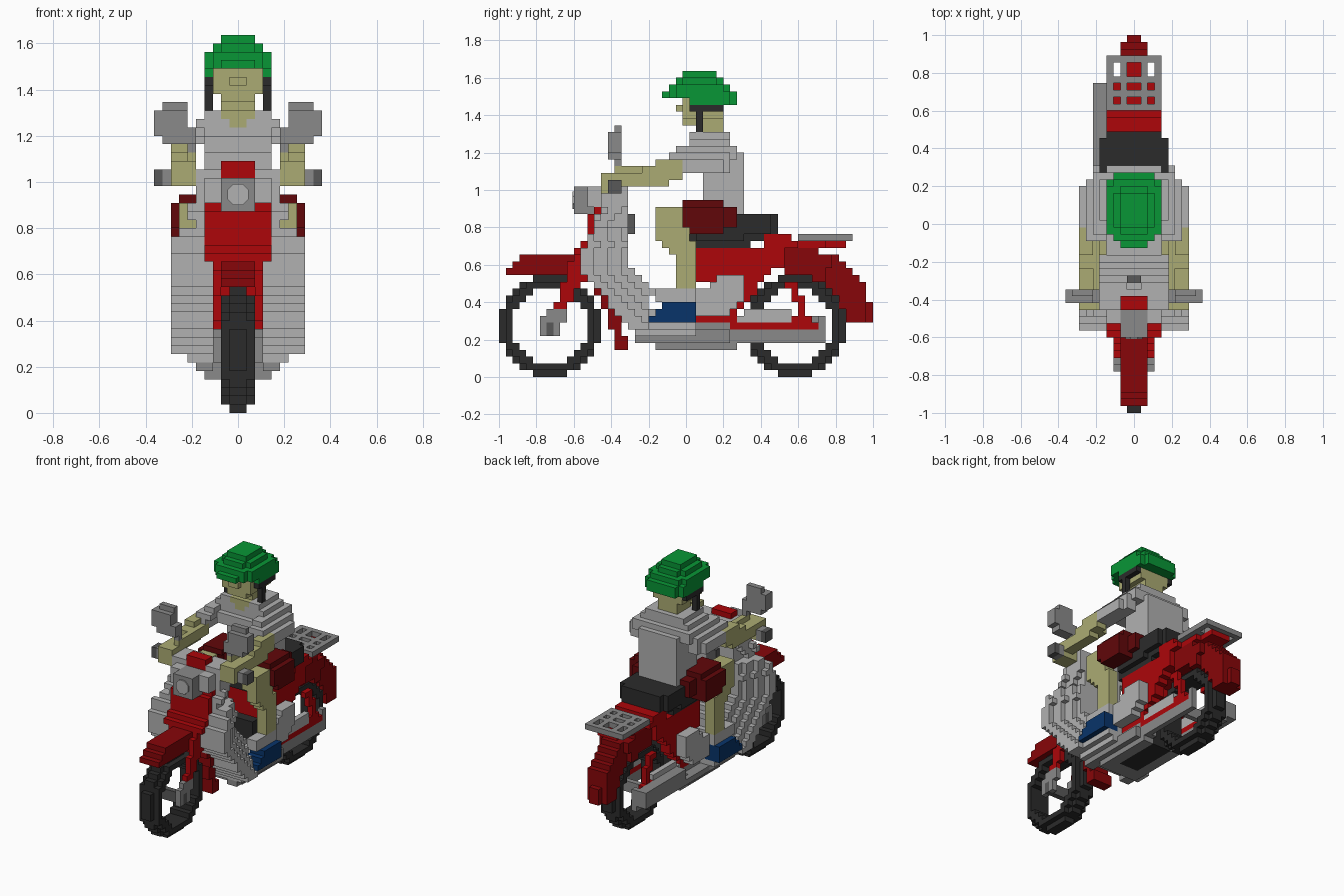
import bpy, bmesh, math
from mathutils import Matrix

if "Cube" in bpy.data.objects:
    bpy.data.objects.remove(bpy.data.objects["Cube"], do_unlink=True)

U = 2 / 55            # edge of one block; the model is 55 blocks long
taken = set()         # blocks already used, so parts never overlap


def material(name, rgb):
    lin = [(c / 255 / 12.92 if c < 11 else ((c / 255 + 0.055) / 1.055) ** 2.4) for c in rgb] + [1]
    m = bpy.data.materials.new(name)
    m.use_nodes = True
    m.diffuse_color = lin
    m.node_tree.nodes["Principled BSDF"].inputs["Base Color"].default_value = lin
    return m


GREEN = material("helmet green", (8, 150, 54))
SKIN = material("skin", (171, 171, 115))
LIGHT = material("light grey", (177, 177, 177))
GREY = material("mid grey", (138, 138, 138))
STEEL = material("dark grey", (88, 88, 88))
BLACK = material("black", (43, 43, 43))
BLUE = material("shoe blue", (8, 52, 106))
RED = material("red", (173, 6, 10))
DARK_RED = material("dark red", (135, 6, 9))
MAROON = material("maroon", (97, 7, 10))


def span(a, b, side=0):
    """Block columns a..b from the centre, mirrored, or on one side only."""
    pos = list(range(a, b))
    neg = [-1 - i for i in pos]
    return pos if side > 0 else neg if side < 0 else pos + neg


def column(c):
    """How many blocks a cell lies from the centre line."""
    return max(c[0], -1 - c[0])


def box(j0, j1, k0, k1, a, b, side=0):
    return {(i, j, k) for i in span(a, b, side) for j in range(j0, j1) for k in range(k0, k1)}


def inside(y, z, pts):
    hit = False
    for (y0, z0), (y1, z1) in zip(pts, pts[1:] + pts[:1]):
        if (z0 > z) != (z1 > z) and y < y0 + (z - z0) * (y1 - y0) / (z1 - z0):
            hit = not hit
    return hit


def prof(pts, a, b):
    """Side outline (y, z) filled with blocks and extruded across x."""
    return {(i, j, k) for j in range(55) for k in range(45)
            if inside(j + .5, k + .5, pts) for i in span(a, b)}


def ring(cj, ck, r0, r1, a, b, lo=-180, hi=180):
    out = set()
    for j in range(55):
        for k in range(45):
            y, z = j + .5 - cj, k + .5 - ck
            if r0 <= math.hypot(y, z) < r1 and lo <= math.degrees(math.atan2(z, y)) <= hi:
                out |= {(i, j, k) for i in span(a, b)}
    return out


DIRS = {(1, 0, 0): [(1, 0, 0), (1, 1, 0), (1, 1, 1), (1, 0, 1)],
        (-1, 0, 0): [(0, 0, 0), (0, 0, 1), (0, 1, 1), (0, 1, 0)],
        (0, 1, 0): [(0, 1, 0), (0, 1, 1), (1, 1, 1), (1, 1, 0)],
        (0, -1, 0): [(0, 0, 0), (1, 0, 0), (1, 0, 1), (0, 0, 1)],
        (0, 0, 1): [(0, 0, 1), (1, 0, 1), (1, 1, 1), (0, 1, 1)],
        (0, 0, -1): [(0, 0, 0), (0, 1, 0), (1, 1, 0), (1, 0, 0)]}


def add_object(name, mat, bm):
    me = bpy.data.meshes.new(name)
    bm.to_mesh(me)
    bm.free()
    me.materials.append(mat)
    bpy.context.collection.objects.link(bpy.data.objects.new(name, me))


def part(name, mat, *groups):
    """Skin the outside of a group of blocks as one flat-faced mesh."""
    cells = set().union(*groups) - taken
    taken.update(cells)
    bm, verts = bmesh.new(), {}
    for c in sorted(cells):
        for d, quad in DIRS.items():
            if tuple(p + q for p, q in zip(c, d)) in cells:
                continue
            face = []
            for q in quad:
                key = tuple(p + s for p, s in zip(c, q))
                if key not in verts:
                    verts[key] = bm.verts.new((key[0] * U, key[1] * U - 1, key[2] * U))
                face.append(verts[key])
            bm.faces.new(face)
    add_object(name, mat, bm)


# Wheels
for name, c in (("front_tyre", 7.5), ("rear_tyre", 43.5)):
    part(name, BLACK, ring(c, 7.5, 5.6, 7.5, 0, 1), ring(c, 7.5, 5.6, 6.9, 1, 2))
part("front_axle", STEEL, box(7, 8, 6, 8, 0, 3))
part("rear_axle", GREY, box(43, 44, 6, 8, 0, 3))

# Rider: head and rounded helmet
part("helmet", GREEN, box(27, 32, 44, 45, 0, 2), box(26, 33, 43, 44, 0, 2), box(27, 32, 43, 44, 2, 3),
     box(25, 34, 42, 43, 0, 3), box(26, 33, 42, 43, 3, 4), box(24, 35, 41, 42, 0, 2),
     box(25, 35, 41, 42, 2, 3), box(26, 34, 41, 42, 3, 4),
     box(28, 34, 40, 41, 3, 4), box(33, 35, 40, 41, 0, 3))
part("helmet_strap", BLACK, box(29, 30, 36, 40, 3, 4), box(28, 33, 39, 40, 3, 4))
part("head", SKIN, box(27, 33, 38, 41, 0, 3), box(27, 32, 37, 38, 0, 2), box(26, 27, 39, 40, 0, 1),
     box(29, 33, 34, 38, 0, 2), box(28, 29, 35, 36, 0, 2), box(28, 29, 34, 35, 0, 1))

# Rider: body, arms and legs
part("forearm", SKIN, prof([(15, 28), (15, 30), (21, 30), (21, 31), (23, 31), (23, 32), (27, 32),
                            (27, 29), (24, 28)], 6, 8),
     box(15, 18, 27, 30, 5, 8), box(17, 26, 29, 31, 5, 6))
sleeve = prof([(25, 30), (25, 33), (28, 34), (28, 35), (34, 35), (35, 33), (34, 30)], 4, 8)
part("sleeve", LIGHT, {c for c in sleeve if column(c) < min(8 - max(0, c[2] - 31), 40 - c[1])
                       and (column(c) > 4 or c[2] > 31)})
part("torso", LIGHT, box(30, 36, 24, 33, 0, 4), box(27, 30, 31, 33, 0, 4),
     box(28, 35, 33, 34, 0, 5), box(28, 34, 34, 36, 0, 4))
part("shorts", MAROON, box(27, 33, 22, 25, 4, 8), box(33, 35, 22, 25, 4, 6),
     box(28, 33, 21, 22, 5, 8), box(27, 33, 25, 26, 3, 7), box(29, 35, 21, 26, 0, 4))
part("leg", SKIN, prof([(23, 20), (23, 25), (28, 25), (28, 21), (29, 20),
                        (29, 13), (26, 13), (26, 18)], 5, 7), box(23, 27, 22, 25, 4, 5))
part("sock", LIGHT, box(23, 29, 11, 13, 5, 7))
part("shoe", BLUE, prof([(22, 8), (22, 9), (25, 11), (29, 11), (29, 8)], 5, 8))

# Handlebar, mirrors and headlight
bm = bmesh.new()
bmesh.ops.create_cone(bm, cap_ends=True, segments=8, radius1=.05, radius2=.05, depth=.008,
                      matrix=Matrix.Translation((0, 11 * U - 1.004, 26 * U))
                      @ Matrix.Rotation(math.pi / 2, 4, 'X') @ Matrix.Rotation(math.pi / 8, 4, 'Z'))
add_object("headlight_lens", LIGHT, bm)
part("headlight", GREY, box(11, 15, 24, 28, 0, 2))
part("dash_panel", RED, box(15, 17, 28, 30, 0, 2), box(14, 15, 27, 28, 0, 2))
part("grip", GREY, box(16, 18, 27, 29, 8, 9))
part("grip_end", STEEL, box(16, 18, 27, 29, 9, 10))
part("mirror", GREY, box(16, 18, 33, 36, 6, 10), box(16, 18, 32, 33, 6, 9),
     box(17, 18, 36, 37, 6, 9), box(16, 18, 32, 34, 5, 6))
part("mirror_stem", GREY, box(17, 18, 29, 32, 5, 6))
part("bag_hook", STEEL, box(18, 20, 21, 24, 0, 1))
part("handlebar_cover", LIGHT, box(13, 18, 25, 28, 0, 4), box(15, 19, 25, 29, 1, 5),
     box(15, 18, 28, 29, 0, 1))

# Front fork and mudguard
part("fork_lower", GREY, prof([(6, 6), (9, 6), (9, 8), (10, 8), (10, 10), (7, 10), (7, 9), (6, 9)], 2, 3))
part("front_mudguard", DARK_RED, box(1, 11, 15, 16, 0, 2) - ring(7.5, 7.5, 0, 7.5, 0, 2),
     box(2, 11, 16, 17, 0, 2), box(3, 11, 17, 18, 0, 2))
part("fork_upper", RED, prof([(8, 10), (10, 10), (12, 14), (13, 18), (11, 18), (9.5, 14)], 2, 3),
     box(11, 14, 14, 18, 0, 3))
flap = prof([(14, 13), (17, 13), (18, 9), (18, 6), (19, 6), (19, 4), (17, 4), (17, 6), (16, 9)], 0, 3)
part("mudguard_flap", DARK_RED, {c for c in flap if column(c) < 2 or c[2] > 9})


# Leg shield: widest at the front, stepping in towards the rider, with a floor
def wall_front(k):
    return round(12 + (k - 17) * .5 if k > 17 else 12 if k > 14 else 12 + (15 - k) * .95)


def half_width(k):
    return 8 if k < 20 else 7 if k < 22 else 5


part("shield_panel", RED, *(box(wall_front(k) - 2 + (k < 23), wall_front(k), k, k + 1, 0, 4)
                            for k in range(18, 25)))
wall = set().union(*(box(wall_front(k), wall_front(k) + 2, k, k + 1, 0, half_width(k))
                     for k in range(7, 26)))
wing = prof([(15, 25), (13, 20), (12, 18), (12, 17), (14, 14), (16, 11), (19, 8), (20, 7), (25, 7),
             (25, 8), (22, 11), (23, 13), (21, 15), (19, 17), (19, 26)], 0, 8)
part("leg_shield", LIGHT, wall,
     {c for c in wing if column(c) < max(4, half_width(c[2]) - (c[1] - wall_front(c[2])) // 2)})
part("floor", LIGHT, box(19, 29, 7, 8, 0, 7), box(20, 29, 6, 7, 0, 6), box(20, 29, 8, 9, 0, 5))

# Engine and exhaust
part("engine", BLACK, box(26, 35, 4, 6, 0, 2), box(29, 35, 6, 13, 0, 2))
part("under_tray", GREY, box(23, 35, 4, 7, 2, 4), box(23, 26, 4, 7, 0, 2), box(20, 34, 5, 7, 3, 5),
     box(29, 34, 7, 8, 2, 4))
part("swing_arm", GREY, box(34, 48, 5, 7, 3, 4), box(47, 48, 7, 9, 3, 4), box(34, 36, 5, 9, 2, 3))
part("muffler", GREY, box(36, 48, 6, 9, 4, 6, -1), box(24, 36, 6, 7, 5, 6, -1))
part("trim_strip", RED, box(29, 34, 8, 9, 3, 4), box(34, 47, 7, 8, 3, 4), box(34, 35, 8, 10, 3, 4),
     prof([(42, 14), (44, 14), (45, 10), (47, 8), (43, 8), (44, 10)], 3, 4))
part("chain_cover", LIGHT, prof([(35, 8), (35, 9), (37, 10), (43, 10), (43, 8)], 3, 4))
part("side_panel", LIGHT, prof([(29, 9), (29, 13), (31, 13), (32, 15), (36, 15), (36, 11), (33, 9)], 3, 6))

# Rear body, seat, mudguard and rack
part("seat", BLACK, box(28, 36, 19, 22, 0, 4), box(29, 36, 20, 22, 4, 5), box(36, 37, 19, 21, 0, 4),
     box(37, 39, 20, 21, 0, 4), box(34, 40, 21, 24, 0, 5), box(40, 41, 21, 24, 0, 4))
part("rear_body", RED, prof([(29, 14), (29, 19), (39, 19), (39, 21), (43, 21), (44, 20), (44, 19),
                             (42, 19), (42, 16), (39, 15), (37, 11), (35, 10), (34, 13)], 2, 4),
     box(29, 35, 14, 19, 0, 2), box(35, 42, 16, 19, 0, 2), box(39, 43, 19, 21, 0, 2),
     box(42, 48, 19, 20, 0, 3), box(48, 51, 19, 20, 0, 2))
part("rear_mudguard", DARK_RED, ring(43.5, 7.5, 7.5, 10.6, 0, 2, 2, 100),
     ring(43.5, 7.5, 7.5, 11.7, 2, 3, 60, 100), ring(43.5, 7.5, 10.6, 11.7, 0, 1, 2, 100),
     ring(43.5, 7.5, 10.6, 11.7, 1, 2, 20, 100))
holes = [box(j0, j1, 20, 21, a, b) for j0, j1 in ((45, 46), (47, 48), (49, 51))
         for a, b in ((0, 1), (2, 3))]
part("luggage_rack", GREY, box(44, 52, 20, 21, 0, 4) - set().union(*holes))
